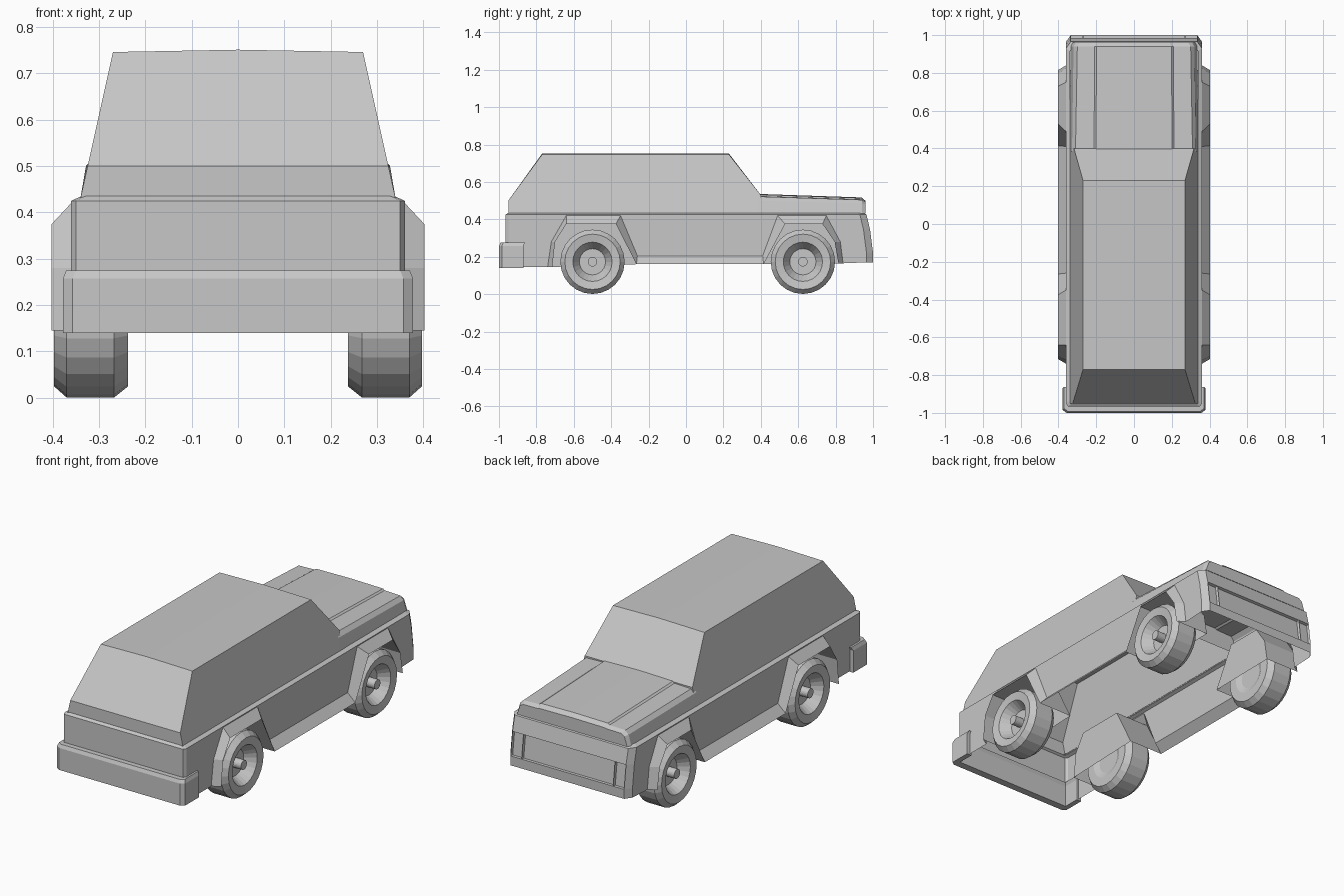
import bpy, bmesh
from math import sin, cos, pi
from mathutils import Vector

cube = bpy.data.objects.get("Cube")
if cube:
    bpy.data.objects.remove(cube)

paint = bpy.data.materials.new("plain_grey")
paint.use_nodes = True
GREY = (0.57, 0.57, 0.57, 1)
paint.diffuse_color = GREY
paint.node_tree.nodes["Principled BSDF"].inputs["Base Color"].default_value = GREY


def strip(bm, rows, closed=False, caps=()):
    """Bridge rows of points with quads; optionally cap end rows."""
    vs = [[bm.verts.new(p) for p in row] for row in rows]
    n = len(rows[0])
    for a, b in zip(vs, vs[1:]):
        for i in range(n if closed else n - 1):
            j = (i + 1) % n
            bm.faces.new((a[i], a[j], b[j], b[i]))
    for c in caps:
        bm.faces.new(vs[c])


def finish(name, bm, mirror=False):
    """Weld, point the normals outward and make the object."""
    bmesh.ops.remove_doubles(bm, verts=bm.verts, dist=1e-5)
    bmesh.ops.recalc_face_normals(bm, faces=bm.faces)
    mid = Vector((0, 0, 0.3))
    if sum((f.calc_center_median() - mid).dot(f.normal) * f.calc_area() for f in bm.faces) < 0:
        bmesh.ops.reverse_faces(bm, faces=bm.faces)
    me = bpy.data.meshes.new(name)
    bm.to_mesh(me)
    bm.free()
    me.materials.append(paint)
    ob = bpy.data.objects.new(name, me)
    bpy.context.collection.objects.link(ob)
    if mirror:
        ob.modifiers.new("Mirror", "MIRROR")
    return ob


def both(half):
    """Right-to-left run of points from a half run that starts at the outside."""
    return half + [(-p[0], *p[1:]) for p in reversed(half) if p[0] > 0]


# Cabin: side profile with walls leaning inward and a slightly crowned roof
profile = [(-.95, .43), (-.95, .5), (-.77, .746), (.23, .746), (.4, .53), (.4, .43)]
lean = lambda z: .34 - .222 * (z - .43)
bm = bmesh.new()
strip(bm, [[(s * lean(z), y, z + (.005 if s == 0 and z > .7 else 0)) for y, z in profile]
           for s in (-1, 0, 1)], caps=(0, -1))
finish("cabin", bm)

# Hood: cross-sections from windscreen to nose, with a raised centre panel
sections = [
    (.38, [(.34, .43), (.328, .5), (.31, .522), (.212, .525), (.202, .533), (0, .536)]),
    (.94, [(.335, .43), (.32, .485), (.3, .504), (.208, .507), (.198, .514), (0, .517)]),
    (.96, [(.325, .43), (.308, .48), (.288, .492), (.2, .493), (.19, .496), (0, .498)]),
]
bm = bmesh.new()
strip(bm, [both([(x, y, z) for x, z in half]) for y, half in sections], caps=(-1,))
finish("hood", bm)

# Bevelled belt ring between the lower body and the cabin
belt = [(.335, .965), (.36, .93), (.36, -.95), (.35, -.965)]
bm = bmesh.new()
strip(bm, [both([(x, y, .425) for x, y in belt]),
           both([(x - .022, y * .985, .435) for x, y in belt])], closed=True)
finish("belt_ring", bm)

# Lower body sides: panel, flares, sill and wheel wells
arch = [(-.74, .145), (-.72, .28), (-.64, .425), (-.35, .425), (-.26, .205),
        (.41, .205), (.49, .425), (.75, .425), (.825, .28), (.84, .165)]
lip = [(-.715, .145), (-.7, .28), (-.64, .375), (-.375, .375), (-.265, .16),
       (.415, .16), (.53, .375), (.73, .375), (.795, .28), (.815, .165)]
nose_rows = [(.17, 1), (.22, 1), (.345, .984), (.425, .965)]
SET_BACK = .035

bm = bmesh.new()
# the flare tops stop just short of the belt so the panel stays one piece
drop = lambda z: min(z, .42)
panel = [(-.95, .425), (-.95, .145)] + [(y, drop(z)) for y, z in arch]
panel += [(y - SET_BACK, z) for z, y in nose_rows]
bm.faces.new([bm.verts.new((.36, y, z)) for y, z in panel])
finish("side_panel", bm, True)

bm = bmesh.new()
strip(bm, [[(.36, y, drop(z)) for y, z in arch], [(.402, y, z) for y, z in lip]])
finish("flare_and_sill", bm, True)

for name, opening in (("tail", lip[:5]), ("nose", lip[5:])):
    bm = bmesh.new()
    strip(bm, [[(x, y, z) for y, z in opening] for x in (.402, .2)], caps=(-1,))
    finish(name + "_wheel_wells", bm, True)

# Rear panel with cut corners
bm = bmesh.new()
strip(bm, [both([(.36, -.95, z), (.35, -.965, z)]) for z in (.145, .425)])
finish("tail_panel", bm)

# Nose with sunken grille and lamps
columns = [(.36, SET_BACK), (.335, 0), (.27, 0)]
bm = bmesh.new()
strip(bm, [both([(x, y - back, z) for x, back in columns]) for z, y in nose_rows])
bmesh.ops.recalc_face_normals(bm, faces=bm.faces)
if sum(f.normal.y for f in bm.faces) < 0:
    bmesh.ops.reverse_faces(bm, faces=bm.faces)
sunken = [f for f in bm.faces
          if .23 < f.calc_center_median().z < .34 and abs(f.calc_center_median().x) < .33]
bmesh.ops.inset_individual(bm, faces=sunken, thickness=.004, depth=-.014)
finish("nose_panel", bm)

# Bumper wrapping round the tail corners
wrap = [(.35, -.96), (.35, -.87), (.378, -.87), (.378, -.985), (.357, -1)]
bm = bmesh.new()
strip(bm, [both([(x * k, y + d, z) for x, y in wrap])
           for z, k, d in ((.14, 1, 0), (.257, 1, 0), (.275, .98, .008))],
      closed=True, caps=(0, -1))
finish("bumper", bm)

# Wheels: (x, radius) profile revolved round the axle
tyre = [(.25, .07), (.237, .1), (.237, .148), (.267, .172), (.37, .172),
        (.397, .148), (.39, .105), (.335, .07), (.335, .025), (.385, .025)]
SIDES = 24
for name, axle in (("tail", -.5), ("nose", .625)):
    bm = bmesh.new()
    rings = [[(x, axle + r * sin(2 * pi * i / SIDES), .173 - r * cos(2 * pi * i / SIDES))
              for i in range(SIDES)] for x, r in tyre]
    strip(bm, rings, closed=True, caps=(0, -1))
    finish(name + "_wheels", bm, True)
